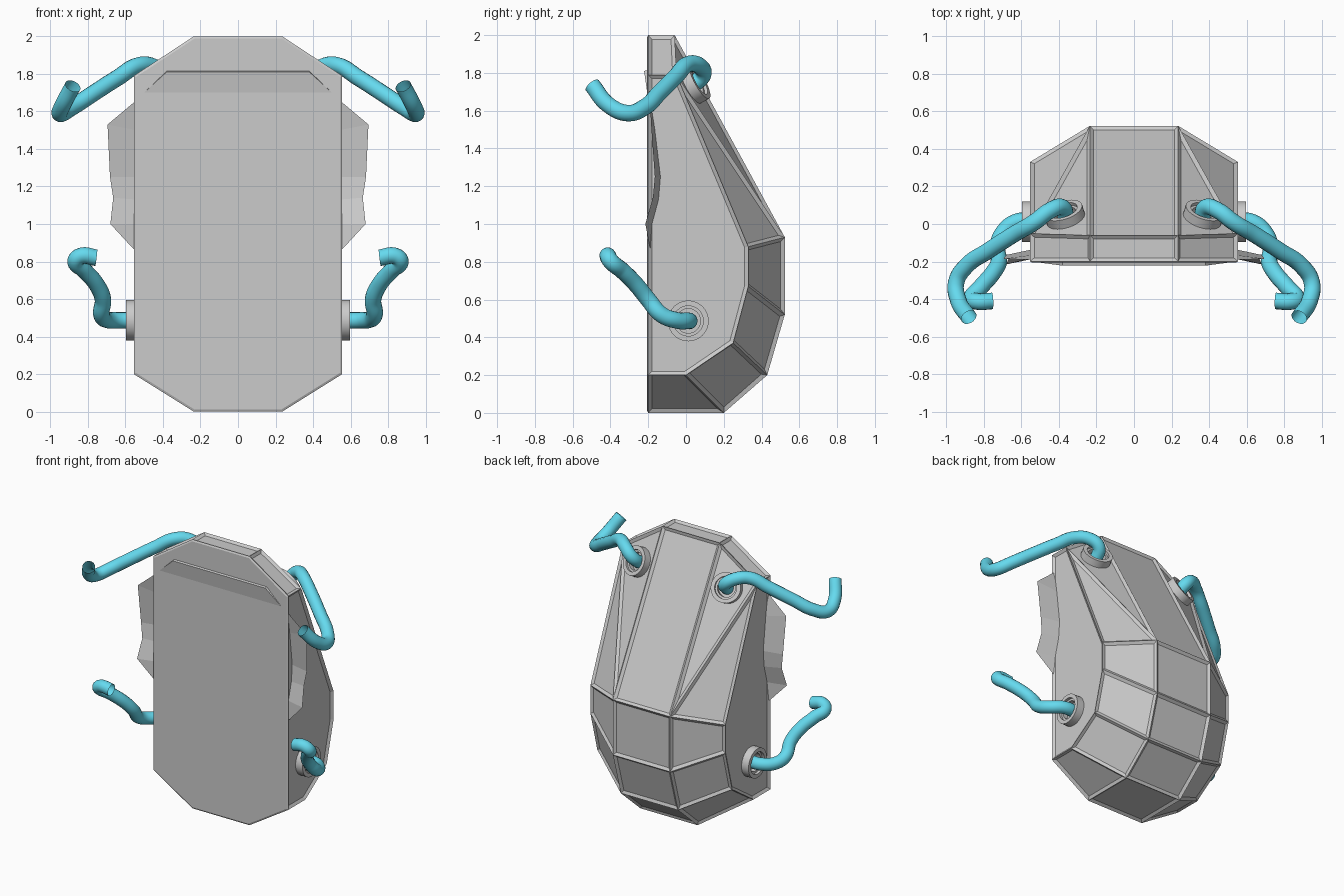
import bpy, bmesh, math
from mathutils import Vector

if "Cube" in bpy.data.objects:
    bpy.data.objects.remove(bpy.data.objects["Cube"])

cyan = bpy.data.materials.new("cyan_hose")
cyan.diffuse_color = (0.13, 0.70, 0.86, 1)
cyan.use_nodes = True
cyan.node_tree.nodes["Principled BSDF"].inputs["Base Color"].default_value = cyan.diffuse_color


def mesh_object(name, bm):
    me = bpy.data.meshes.new(name)
    bm.to_mesh(me)
    bm.free()
    ob = bpy.data.objects.new(name, me)
    bpy.context.collection.objects.link(ob)
    return ob


# Faceted shell: inner (x=0.23) and outer (x=0.55) profiles as (y, z)
inner = [(-.2, 2), (-.06, 2), (.523, .93), (.523, .52), (.43, .2), (.2, 0), (-.2, 0)]
outer = [(-.2, 1.79), (-.05, 1.79), (.33, .88), (.33, .67), (.25, .37), (0, .2), (-.2, .2)]
bm = bmesh.new()
rows = [[bm.verts.new((x, y, z)) for y, z in prof]
        for x, prof in ((-.555, outer), (-.235, inner), (.235, inner), (.555, outer))]
for r, (a, b) in enumerate(zip(rows, rows[1:])):
    for i in range(6):
        quad = [a[i], a[i + 1], b[i + 1], b[i]]
        if i == 1 and r == 0:      # long upper corner panels are split diagonally
            bm.faces.new([a[1], b[2], b[1]])
            bm.faces.new([a[1], a[2], b[2]])
        elif i == 1 and r == 2:
            bm.faces.new([a[1], a[2], b[1]])
            bm.faces.new([a[2], b[2], b[1]])
        else:
            bm.faces.new(quad)
bm.faces.new(rows[0])
bm.faces.new(rows[3])
front = bm.faces.new([r[0] for r in rows] + [r[6] for r in reversed(rows)])
bmesh.ops.recalc_face_normals(bm, faces=bm.faces)
# Recessed panels leave a raised frame; front plate stands slightly proud
panels = [f for f in bm.faces if f is not front]
bmesh.ops.inset_individual(bm, faces=panels, thickness=.02, depth=-.014, use_even_offset=True)
bmesh.ops.inset_individual(bm, faces=[front], thickness=.012, depth=.006, use_even_offset=True)
mesh_object("shell", bm)

# Shallow wedge ridge near the top of the front plate
bm = bmesh.new()
v = [bm.verts.new(p) for p in ((-.5, -.206, 1.7), (.5, -.206, 1.7), (.38, -.222, 1.81),
                               (-.38, -.222, 1.81), (.38, -.204, 1.815), (-.38, -.204, 1.815))]
for f in ((0, 1, 2, 3), (3, 2, 4, 5), (1, 4, 2), (0, 3, 5)):
    bm.faces.new([v[i] for i in f])
bmesh.ops.recalc_face_normals(bm, faces=bm.faces)
mesh_object("front_ridge", bm)


def collar(name, centre, normal, radius, height):
    """Stepped ring turned about its own axis."""
    bm = bmesh.new()
    prof = [(radius, -.02), (radius, height), (radius * .74, height), (radius * .74, height * .6),
            (radius * .6, height * .6), (radius * .6, -.02)]
    n = 32
    rings = [[bm.verts.new((r * math.cos(2 * math.pi * k / n), r * math.sin(2 * math.pi * k / n), z))
              for k in range(n)] for r, z in prof]
    for a, b in zip(rings, rings[1:]):
        for k in range(n):
            bm.faces.new([a[k], a[(k + 1) % n], b[(k + 1) % n], b[k]])
    bmesh.ops.recalc_face_normals(bm, faces=bm.faces)
    ob = mesh_object(name, bm)
    ob.location = centre
    ob.rotation_euler = Vector(normal).to_track_quat('Z', 'Y').to_euler()
    bpy.context.view_layer.objects.active = ob
    ob.select_set(True)
    bpy.ops.object.shade_smooth_by_angle()
    ob.select_set(False)


def hose(name, points):
    """Open round tube along a smooth path."""
    cu = bpy.data.curves.new(name, 'CURVE')
    cu.dimensions = '3D'
    cu.bevel_depth = .044
    cu.bevel_resolution = 6
    cu.resolution_u = 8
    sp = cu.splines.new('BEZIER')
    sp.bezier_points.add(len(points) - 1)
    for bp, p in zip(sp.bezier_points, points):
        bp.co = p
        bp.handle_left_type = bp.handle_right_type = 'AUTO'
    cu.materials.append(cyan)
    bpy.context.collection.objects.link(bpy.data.objects.new(name, cu))


upper = [(.36, .03, 1.73), (.385, .09, 1.79), (.45, .07, 1.838), (.53, .01, 1.845), (.64, -.055, 1.78),
         (.78, -.145, 1.69), (.89, -.22, 1.618), (.947, -.31, 1.587), (.935, -.41, 1.63), (.88, -.497, 1.735)]
lower = [(.53, .015, .487), (.63, .01, .487), (.70, -.05, .49), (.728, -.13, .52), (.72, -.2, .6),
         (.755, -.265, .68), (.82, -.34, .755), (.865, -.4, .805), (.835, -.413, .83), (.755, -.41, .82)]
# Wing sheet: inner edge and ragged outer edge
wing_in = [(.54, -.19, 1.66), (.54, -.165, 1.5), (.54, -.135, 1.25), (.54, -.145, 1.13), (.54, -.18, 1.0), (.54, -.19, .86)]
wing_out = [(.57, -.19, 1.635), (.695, -.185, 1.53), (.682, -.165, 1.25), (.665, -.175, 1.14), (.68, -.215, 1.0), (.56, -.19, .87)]

for s, side in ((1, "right"), (-1, "left")):
    m = lambda pts: [(s * x, y, z) for x, y, z in pts]
    collar("upper_collar_" + side, (s * .365, .035, 1.735), (s * .27, .84, .46), .105, .045)
    collar("lower_collar_" + side, (s * .548, .012, .487), (s, 0, 0), .108, .05)
    hose("upper_hose_" + side, m(upper))
    hose("lower_hose_" + side, m(lower))
    bm = bmesh.new()
    a, b = ([bm.verts.new(p) for p in m(w)] for w in (wing_in, wing_out))
    for i in range(5):
        bm.faces.new([a[i], b[i], b[i + 1], a[i + 1]])
    mesh_object("side_wing_" + side, bm)
